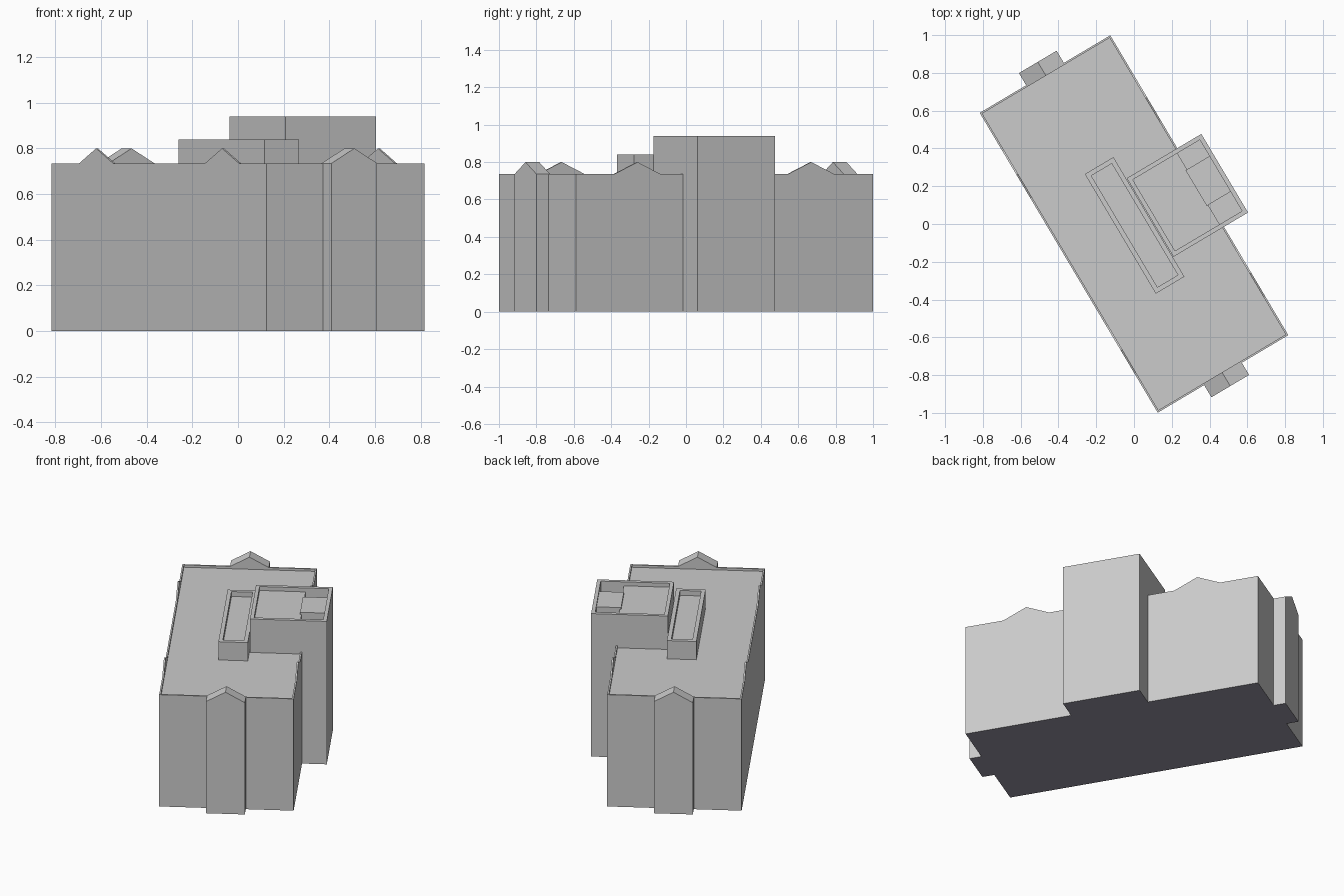
import bpy, bmesh, math

cube = bpy.data.objects.get("Cube")
if cube:
    bpy.data.objects.remove(cube, do_unlink=True)

TURN = math.radians(30.7)      # whole building is turned on its plot
HALF_W, HALF_L = 0.402, 0.923  # main block half sizes
EAVES, PEAK, RIM = 0.735, 0.80, 0.01


def material(name, rgb):
    mat = bpy.data.materials.new(name)
    mat.use_nodes = True
    mat.diffuse_color = (*rgb, 1)
    mat.node_tree.nodes["Principled BSDF"].inputs["Base Color"].default_value = (*rgb, 1)
    return mat


grey = material("plain grey", (0.6, 0.6, 0.6))
dark = material("dark underside", (0.305, 0.295, 0.36))


def finish(name, bm):
    bmesh.ops.recalc_face_normals(bm, faces=bm.faces[:])
    # Faces resting on the ground take the underside colour
    for f in bm.faces:
        f.material_index = int(max(v.co.z for v in f.verts) < 0.001)
    mesh = bpy.data.meshes.new(name)
    bm.to_mesh(mesh)
    bm.free()
    mesh.materials.append(grey)
    mesh.materials.append(dark)
    obj = bpy.data.objects.new(name, mesh)
    obj.rotation_euler.z = TURN
    bpy.context.collection.objects.link(obj)


def block(name, xs, ys, zs, rim=0, floor=0):
    """Box; with a rim, its top is sunk to the floor height inside a parapet."""
    bm = bmesh.new()
    bmesh.ops.create_cube(bm, size=1)
    for v in bm.verts:
        v.co = [span[0] if c < 0 else span[1] for c, span in zip(v.co, (xs, ys, zs))]
    if rim:
        bm.normal_update()
        top = max(bm.faces, key=lambda f: f.calc_center_median().z)
        bmesh.ops.inset_region(bm, faces=[top], thickness=rim, use_even_offset=True)
        sunk = bmesh.ops.extrude_discrete_faces(bm, faces=[top])["faces"][0]
        for v in sunk.verts:
            v.co.z = floor
    finish(name, bm)


def prism(name, profile, start, end, along_y):
    """Profile of (across, height) points, extruded between start and end."""
    bm = bmesh.new()
    place = (lambda a, d, z: (a, d, z)) if along_y else (lambda a, d, z: (d, a, z))
    face = bm.faces.new([bm.verts.new(place(a, start, z)) for a, z in profile])
    new = bmesh.ops.extrude_face_region(bm, geom=[face], use_keep_orig=True)["geom"]
    bmesh.ops.translate(bm, vec=place(0, end - start, 0),
                        verts=[g for g in new if isinstance(g, bmesh.types.BMVert)])
    finish(name, bm)


# Main block with a low parapet
block("main_block", (-HALF_W, HALF_W), (-HALF_L, HALF_L), (0, EAVES), RIM, 0.72)

# Thin gables standing on the long parapets
for side, x_name in ((-1, "right"), (1, "left")):
    for end, y_name in ((-1, "front"), (1, "back")):
        mid = end * 0.54
        prism(f"{x_name}_{y_name}_gable",
              [(mid - 0.145, EAVES), (mid + 0.145, EAVES), (mid, PEAK)],
              side * (HALF_W - RIM), side * HALF_W, False)

# Full height end bays with pitched tops
bay = [(-0.116, 0), (0.116, 0), (0.116, EAVES), (0, PEAK), (-0.116, EAVES)]
for end, y_name in ((-1, "front"), (1, "back")):
    prism(f"{y_name}_bay", bay, end * (HALF_L - RIM), end * 0.998, True)

# Rooftop penthouse
block("penthouse", (-0.089, 0.087), (-0.376, 0.36), (0.70, 0.84), 0.025, 0.808)

# Side tower: open well with a roof deck and a smaller deck between two pits
block("tower", (0.091, 0.55), (-0.256, 0.228), (0, 0.94), 0.023, EAVES)
block("tower_roof_deck", (0.11, 0.389), (-0.235, 0.21), (0.73, 0.914))
block("tower_small_deck", (0.38, 0.53), (-0.114, 0.105), (0.73, 0.928))
